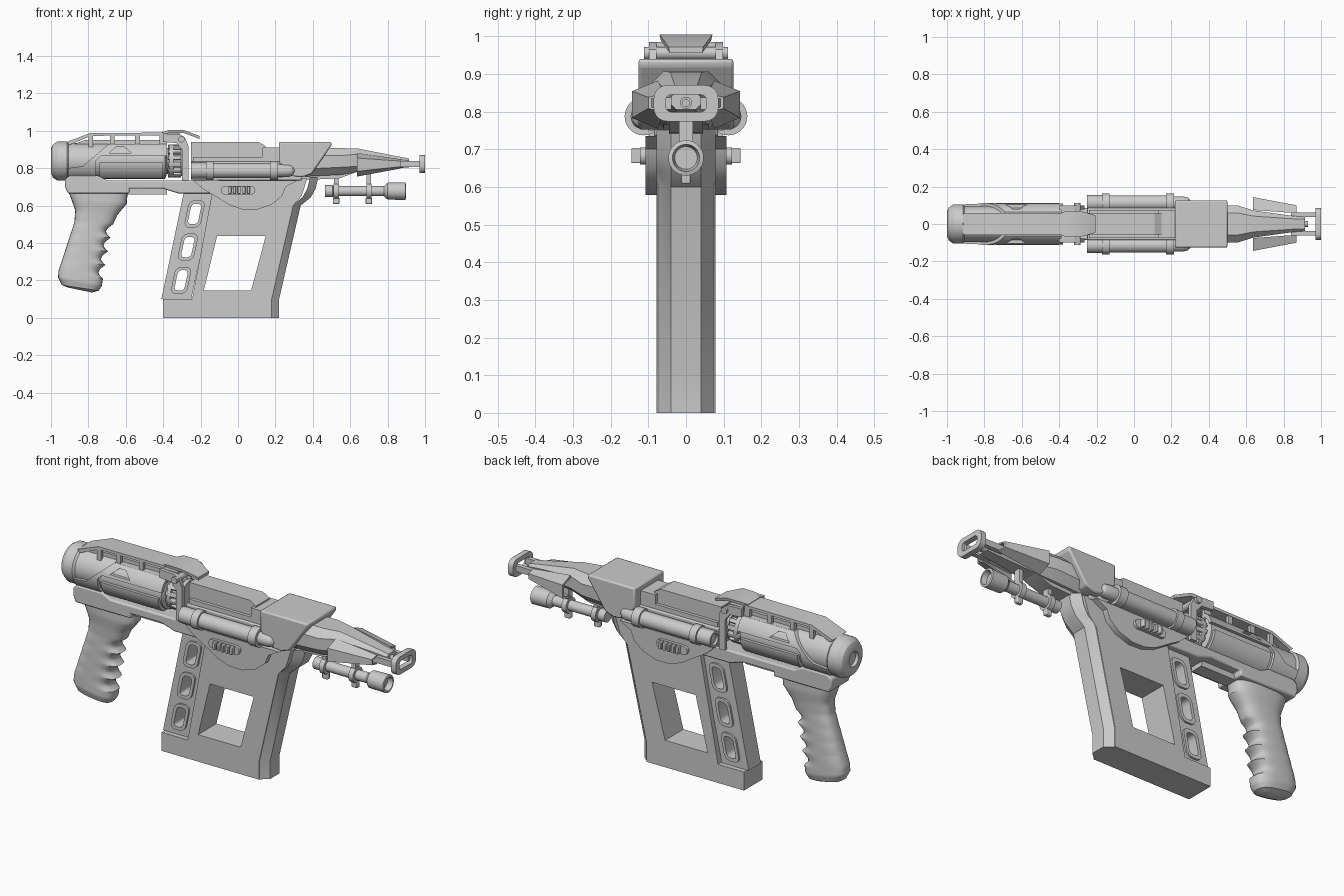
import bpy, bmesh, math
from mathutils import Matrix, Vector

if "Cube" in bpy.data.objects:
    bpy.data.objects.remove(bpy.data.objects["Cube"])

def add(name, bm, bevel=0, mirror=False):
    bmesh.ops.remove_doubles(bm, verts=bm.verts, dist=1e-5)
    bmesh.ops.recalc_face_normals(bm, faces=bm.faces)
    me = bpy.data.meshes.new(name)
    bm.to_mesh(me)
    bm.free()
    ob = bpy.data.objects.new(name, me)
    bpy.context.collection.objects.link(ob)
    if bevel:
        m = ob.modifiers.new("bevel", 'BEVEL')
        m.width, m.segments, m.limit_method = bevel, 2, 'ANGLE'
    if mirror:
        ob.modifiers.new("mirror", 'MIRROR').use_axis = (False, True, False)
    return ob

def plate(name, loops, a, b, axis='y', bevel=0, mirror=False):
    """Outline loops (inner loops are holes) extruded from a to b along y or x."""
    cu = bpy.data.curves.new(name, 'CURVE')
    cu.dimensions, cu.fill_mode, cu.extrude = '2D', 'BOTH', abs(b - a) / 2
    for pts in loops:
        s = cu.splines.new('POLY')
        s.points.add(len(pts) - 1)
        for p, (u, v) in zip(s.points, pts):
            p.co = (u, v, 0, 1)
        s.use_cyclic_u = True
    tmp = bpy.data.objects.new("tmp", cu)
    bpy.context.collection.objects.link(tmp)
    bm = bmesh.new()
    bm.from_mesh(bpy.data.meshes.new_from_object(tmp))
    bpy.data.objects.remove(tmp)
    c = (a + b) / 2
    if axis == 'y':
        M = Matrix(((1, 0, 0, 0), (0, 0, -1, c), (0, 1, 0, 0), (0, 0, 0, 1)))
    else:
        M = Matrix(((0, 0, 1, c), (1, 0, 0, 0), (0, 1, 0, 0), (0, 0, 0, 1)))
    bm.transform(M)
    bmesh.ops.remove_doubles(bm, verts=bm.verts, dist=1e-5)
    bmesh.ops.dissolve_limit(bm, angle_limit=0.01, verts=bm.verts, edges=bm.edges)
    return add(name, bm, bevel, mirror)

def loft(name, sections, bevel=0, mirror=False):
    bm = bmesh.new()
    rows = [[bm.verts.new(p) for p in s] for s in sections]
    n = len(rows[0])
    for r, q in zip(rows, rows[1:]):
        for i in range(n):
            bm.faces.new((r[i], r[(i + 1) % n], q[(i + 1) % n], q[i]))
    bm.faces.new(rows[0])
    bm.faces.new(rows[-1])
    return add(name, bm, bevel, mirror)

def lathe(name, prof, y=0, z=0, seg=40, closed=False, mirror=False):
    bm = bmesh.new()
    rows = [[bm.verts.new((x, y + r * math.cos(2 * math.pi * k / seg), z + r * math.sin(2 * math.pi * k / seg)))
             for k in range(seg)] for x, r in prof]
    for r, q in zip(rows, rows[1:] + (rows[:1] if closed else [])):
        for k in range(seg):
            bm.faces.new((r[k], r[(k + 1) % seg], q[(k + 1) % seg], q[k]))
    bmesh.ops.dissolve_degenerate(bm, dist=1e-6, edges=bm.edges)
    return add(name, bm, 0, mirror)

def box(name, x0, x1, y0, y1, z0, z1, bevel=0, mirror=False):
    return plate(name, [[(x0, z0), (x1, z0), (x1, z1), (x0, z1)]], y0, y1, 'y', bevel, mirror)

def rrect(cx, cz, w, h, r, skew=0, n=5):
    pts = []
    for q, (sx, sz) in enumerate(((1, 1), (-1, 1), (-1, -1), (1, -1))):
        for k in range(n + 1):
            t = math.pi / 2 * (q + k / n)
            dz = sz * (h / 2 - r) + r * math.sin(t)
            pts.append((cx + sx * (w / 2 - r) + r * math.cos(t) + skew * dz, cz + dz))
    return pts

def octagon(x, hy, z0, z1, c):
    return [(x, s * y, z) for s, y, z in ((1, hy, z0 + c), (1, hy, z1 - c), (1, hy - c, z1), (-1, hy - c, z1),
            (-1, hy, z1 - c), (-1, hy, z0 + c), (-1, hy - c, z0), (1, hy - c, z0))]

# Rear canister with domed, ringed end cap
CZ = 0.838
lathe("rear_canister", [(-.985, 0), (-.985, .035), (-1, .04), (-1, .065), (-.99, .088), (-.965, .105), (-.915, .105),
      (-.905, .096), (-.39, .096), (-.38, .07), (-.29, .07), (-.29, 0)], 0, CZ, 48)
# Curved frame panels: flat outline cut out of a thin tube
shell = lathe("canister_frame", [(-.93, .094), (-.93, .112), (-.37, .112), (-.37, .094)], 0, CZ, 48, True)
outline = plate("frame_cutter", [
    [(-.91, .74), (-.91, .80), (-.83, .81), (-.69, .93), (-.38, .93), (-.38, .865), (-.735, .865), (-.76, .84), (-.76, .74)],
    [(-.69, .88), (-.57, .88), (-.61, .915), (-.65, .915)],
    [(-.74, .745), (-.74, .83), (-.40, .83), (-.40, .745)]], -.2, .2)
m = shell.modifiers.new("cut", 'BOOLEAN')
m.operation, m.object = 'INTERSECT', outline
shell.data = bpy.data.meshes.new_from_object(shell.evaluated_get(bpy.context.evaluated_depsgraph_get()))
shell.modifiers.clear()
bpy.data.objects.remove(outline)

# Knurled collar at the canister mouth
lathe("collar_ring", [(-.365, .06), (-.365, .088), (-.345, .088), (-.345, .06)], 0, CZ, 32, True)
for k in range(14):
    ob = box("collar_lug", -.375, -.305, -.011, .011, .066, .088, .004)
    ob.data.transform(Matrix.Translation((0, 0, CZ)) @ Matrix.Rotation(2 * math.pi * k / 14, 4, 'X'))
lathe("mouth_disc", [(-.305, 0), (-.305, .08), (-.285, .08), (-.285, 0)], 0, CZ, 32)

# Top rail with posts, hood, hinge ears
plate("top_rail", [[(-.915, .94), (-.79, .988), (-.39, .99), (-.39, .975), (-.785, .973), (-.90, .925)]], -.06, .06)
for x0, x1 in ((-.80, -.775), (-.685, -.66), (-.55, -.525), (-.42, -.38)):
    box("rail_post", x0, x1, .04, .058, .90, .98, mirror=True)
plate("rail_spine", [[(-.90, .92), (-.82, .95), (-.40, .95), (-.40, .92)]], -.03, .03)
loft("hood", [[(x, -h, zt), (x, h, zt), (x, h * .95, zt - .016), (x, -h * .95, zt - .016)] for x, h, zt in
     ((-.405, .05, .993), (-.37, .068, 1.004), (-.29, .07, 1.004), (-.205, .046, .972))])
plate("hinge_ear", [[(-.40, .985), (-.31, .98), (-.285, .965), (-.265, .92), (-.265, .735), (-.30, .735), (-.30, .90),
      (-.33, .935), (-.40, .94)]], .078, .098, mirror=True)
plate("hinge_pin", [rrect(-.303, .955, .034, .034, .0169)], -.112, .112)
box("ear_bridge", -.39, -.31, -.08, .08, .955, .985)

# Lower frame beam joining grip and receiver
plate("rear_frame", [[(-.925, .74), (-.925, .70), (-.91, .665), (-.58, .665), (-.58, .69), (-.40, .69), (-.32, .665),
      (-.10, .665), (-.10, .75), (-.26, .735), (-.70, .735), (-.75, .76), (-.90, .76)]], -.085, .085, bevel=.008)
box("beam_underside", -.59, -.38, -.035, .035, .66, .70)

# Pistol grip with finger grooves
keys = [((-.905, .67), (-.59, .67), .07), ((-.89, .63), (-.595, .61), .07), ((-.87, .575), (-.645, .55), .062),
        ((-.875, .51), (-.668, .50), .058), ((-.96, .25), (-.722, .21), .064), ((-.962, .215), (-.728, .17), .064),
        ((-.942, .175), (-.745, .145), .054), ((-.91, .162), (-.78, .135), .03)]
rows = []
for i, (k0, k1) in enumerate(zip(keys, keys[1:])):
    steps = 32 if i == 3 else 4
    for j in range(steps):
        t = j / steps
        b, f = (Vector(k0[n]).lerp(Vector(k1[n]), t) for n in (0, 1))
        if i == 3:
            f.x -= .03 * abs(math.sin(4 * math.pi * t))
        rows.append((b, f, k0[2] + (k1[2] - k0[2]) * t))
rows.append((Vector(keys[-1][0]), Vector(keys[-1][1]), keys[-1][2]))
grip = []
for b, f, w in rows:
    ring = []
    for k in range(28):
        c, s = math.cos(2 * math.pi * k / 28), math.sin(2 * math.pi * k / 28)
        u = .5 + .5 * math.copysign(abs(c) ** .7, c)
        p = b.lerp(f, u)
        ring.append((p.x, w * math.copysign(abs(s) ** .7, s), p.y))
    grip.append(ring)
loft("pistol_grip", grip)

# Magazine: windowed body, chamfered front, foot and slotted rear strip
plate("magazine_body", [[(-.26, .02), (.18, .02), (.18, .10), (.295, .60), (.34, .65), (.37, .745), (-.20, .745), (-.14, .66)],
      [(-.183, .145), (.07, .145), (.148, .437), (-.112, .437)]], -.078, .078)
loft("magazine_front", [[(x - .045, -.078, z), (x - .045, .078, z), (x, .04, z), (x, -.04, z)] for x, z in
     ((.22, 0), (.22, .10), (.335, .60), (.39, .645), (.415, .69), (.43, .75))])
box("magazine_foot", -.40, .18, -.078, .078, 0, .10)
slots = [(-.232, .555), (-.268, .378), (-.304, .20)]
plate("magazine_strip", [[(-.41, .10), (-.25, .10), (-.13, .67), (-.29, .67)]] +
      [rrect(x, z, .055, .11, .02, .21) for x, z in slots], -.052, .052)
for x, z in slots:
    plate("slot_rim", [rrect(x, z, .088, .145, .032, .21), rrect(x, z, .054, .109, .02, .21)], -.062, .062)

# Side plates with ribbed switches
plate("side_plate", [[(-.24, .735), (-.19, .69), (-.13, .655), (-.05, .605), (.02, .58), (.10, .578), (.18, .605), (.235, .65),
      (.255, .70), (.32, .735)]], .07, .107, mirror=True)
plate("switch_base", [rrect(0, .682, .185, .046, .0225)], .10, .122, mirror=True)
for k in range(5):
    box("switch_rib", -.052 + k * .025, -.036 + k * .025, .115, .145, .663, .703, .003, True)

# Receiver
box("receiver_core", -.25, .34, -.085, .085, .735, .835, .006)
plate("receiver_top", [[(-.25, .82), (-.25, .94), (.11, .94), (.148, .918), (.148, .82)]], -.058, .058)
box("receiver_front", .13, .30, -.075, .075, .80, .91)
box("receiver_ledge", -.24, .16, -.075, .075, .82, .86)
plate("front_housing", [[(.218, .94), (.50, .94), (.50, .922), (.395, .77), (.345, .752), (.30, .755), (.218, .83)]],
      -.126, .126, bevel=.008)

# Side tubes with collars and rounded front elbows
lathe("side_tube", [(-.25, 0), (-.24, .025), (-.25, .03), (-.25, .042), (-.17, .042), (-.17, .05), (-.13, .05), (-.13, .04),
      (.17, .04), (.17, .05), (.215, .05), (.215, .034), (.265, .034), (.288, .028), (.301, .015), (.304, 0)],
      .113, .787, 28, mirror=True)
box("tube_mount", -.22, .24, .06, .10, .75, .80, mirror=True)

# Tapered barrel and keel beneath
loft("barrel", [octagon(.35, .10, .755, .907, .04), octagon(.55, .10, .765, .907, .04), octagon(.64, .072, .78, .905, .03),
     octagon(.86, .042, .80, .862, .015), octagon(.915, .038, .805, .852, .012)])
plate("barrel_keel", [[(.30, .78), (.30, .735), (.42, .74), (.54, .745), (.65, .785), (.65, .81)]], -.045, .045)
# Flared side shields
def chevron(x, y0, y1, za, zb, d, t):
    return [(x, y0, zb), (x, y1, zb - d), (x, y1, za + d), (x, y0, za),
            (x, y0, za + t), (x, y1 - t, za + d + t * .4), (x, y1 - t, zb - d - t * .4), (x, y0, zb - t)]
loft("side_shield", [chevron(.635, .075, .144, .755, .882, .028, .014), chevron(.868, .058, .10, .798, .848, .01, .009)],
     mirror=True)

# Muzzle ring on two prongs, with bore
plate("muzzle_ring", [rrect(0, .822, .172, .096, .036), rrect(0, .822, .108, .046, .016)], .97, 1.0, 'x')
box("muzzle_prong", .84, .985, .038, .062, .806, .838, mirror=True)
lathe("bore", [(.90, 0), (.90, .016), (.93, .016), (.93, .009), (.91, .009), (.91, 0)], 0, .823, 20)

# Lamp slung under the barrel with two clamps
LZ = .677
lathe("under_lamp", [(.465, 0), (.465, .032), (.505, .032), (.51, .027), (.78, .027), (.80, .045), (.895, .047), (.898, .036),
      (.87, .03), (.87, 0)], 0, LZ, 32)
for x in (.525, .70):
    lathe("lamp_clamp", [(x - .014, .025), (x - .014, .042), (x + .014, .042), (x + .014, .025)], 0, LZ, 28, True)
    box("clamp_post", x - .012, x + .012, -.018, .018, .71, .80)
    box("clamp_foot", x - .017, x + .017, -.012, .012, .608, .642, .004)

# Smooth round surfaces, keep hard edges
bpy.ops.object.select_all(action='DESELECT')
for ob in bpy.context.scene.objects:
    ob.select_set(True)
    bpy.context.view_layer.objects.active = ob
bpy.ops.object.shade_smooth_by_angle(angle=math.radians(30))
